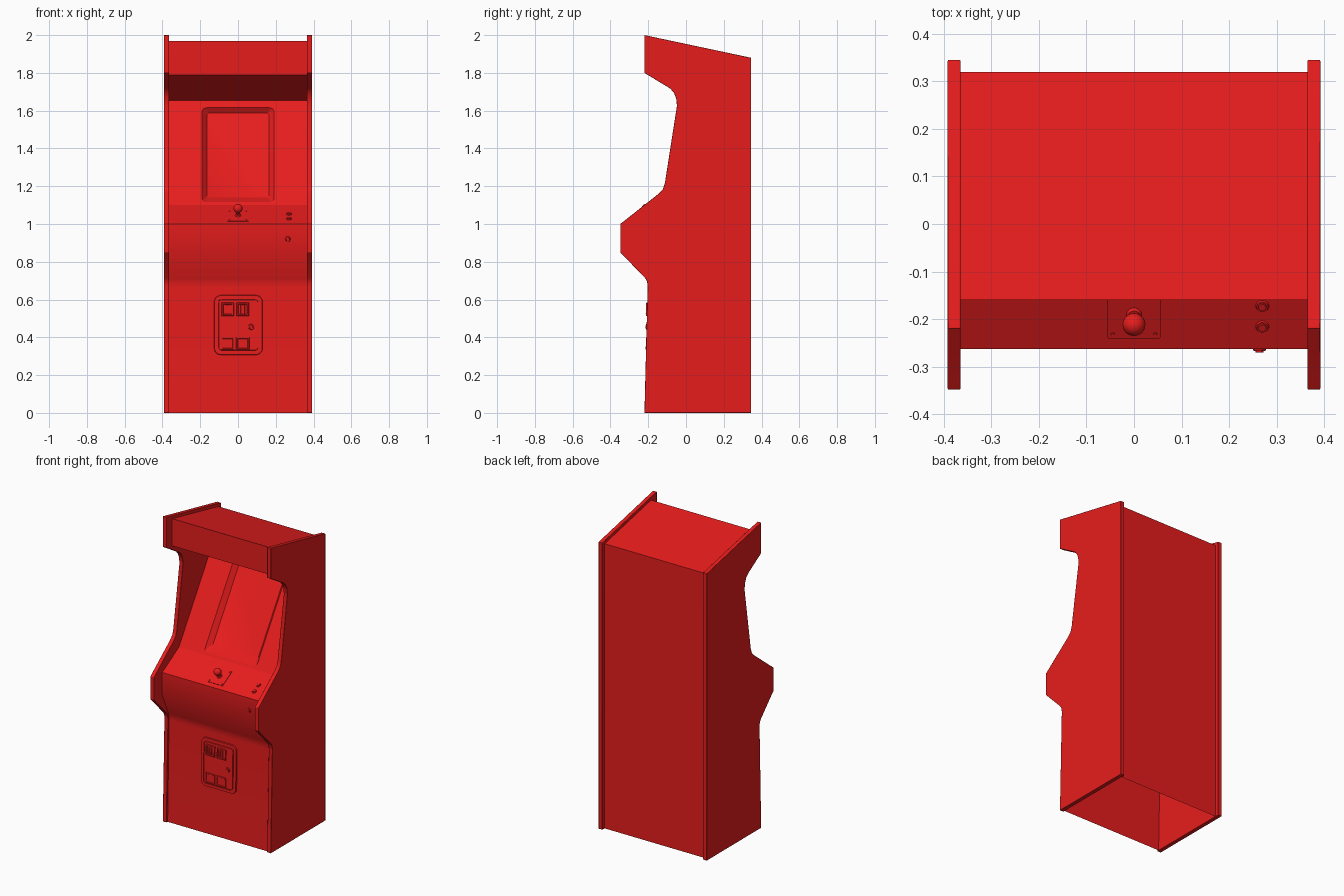
import bpy, bmesh, math
from mathutils import Matrix, Vector

if "Cube" in bpy.data.objects:
    bpy.data.objects.remove(bpy.data.objects["Cube"])

red = bpy.data.materials.new("red_paint")
red.diffuse_color = (0.8, 0.012, 0.012, 1)
red.use_nodes = True
red.node_tree.nodes["Principled BSDF"].inputs["Base Color"].default_value = red.diffuse_color


def finish(name, bm, weld=True):
    if weld:
        bmesh.ops.remove_doubles(bm, verts=bm.verts, dist=1e-5)
    me = bpy.data.meshes.new(name)
    bm.to_mesh(me)
    bm.free()
    me.polygons.foreach_set("use_smooth", [True] * len(me.polygons))
    me.set_sharp_from_angle(angle=math.radians(30))
    me.materials.append(red)
    ob = bpy.data.objects.new(name, me)
    bpy.context.collection.objects.link(ob)
    return ob


def surface(y, z, degrees):
    """Local frame on a panel: x across, y up the panel, z outward."""
    return Matrix.Translation((0, y, z)) @ Matrix.Rotation(math.radians(degrees), 4, 'X')


def ring(cx, cy, hw, hh, r, h, k=6):
    pts = []
    for q, (sx, sy) in enumerate([(1, 1), (-1, 1), (-1, -1), (1, -1)]):
        for i in range(k):
            a = math.pi / 2 * (q + i / (k - 1))
            pts.append(Vector((cx + sx * (hw - r) + r * math.cos(a),
                               cy + sy * (hh - r) + r * math.sin(a), h)))
    return pts


def loft(name, frame, rings):
    """Join rounded rectangles outer to inner and cap the last one."""
    bm = bmesh.new()
    loops = [[bm.verts.new(frame @ p) for p in ring(*r)] for r in rings]
    n = len(loops[0])
    for a, b in zip(loops, loops[1:]):
        for j in range(n):
            bm.faces.new((a[j], a[(j + 1) % n], b[(j + 1) % n], b[j]))
    bm.faces.new(loops[-1])
    return finish(name, bm)


def strip(name, pts, half):
    bm = bmesh.new()
    rows = [[bm.verts.new((s * half, y, z)) for s in (-1, 1)] for y, z in pts]
    for a, b in zip(rows, rows[1:]):
        bm.faces.new((a[0], a[1], b[1], b[0]))
    return finish(name, bm)


def cylinder(name, frame, x, y, h, r1, r2, depth, seg=24):
    bm = bmesh.new()
    bmesh.ops.create_cone(bm, cap_ends=True, segments=seg, radius1=r1, radius2=r2, depth=depth,
                          matrix=frame @ Matrix.Translation((x, y, h + depth / 2)))
    return finish(name, bm)


# Side panels
SIDE = [(-0.22, 0), (0.345, 0), (0.345, 1.88), (-0.22, 2.0), (-0.22, 1.8), (-0.085, 1.718),
        (-0.065, 1.697), (-0.052, 1.665), (-0.048, 1.625), (-0.112, 1.215), (-0.122, 1.185),
        (-0.145, 1.16), (-0.348, 1.0), (-0.348, 0.85), (-0.215, 0.712), (-0.206, 0.695), (-0.203, 0.67)]
for side, x0 in (("left", -0.392), ("right", 0.365)):
    bm = bmesh.new()
    f = bm.faces.new([bm.verts.new((x0, y, z)) for y, z in SIDE])
    ext = bmesh.ops.extrude_face_region(bm, geom=[f])
    bmesh.ops.translate(bm, vec=(0.027, 0, 0),
                        verts=[g for g in ext["geom"] if isinstance(g, bmesh.types.BMVert)])
    bmesh.ops.recalc_face_normals(bm, faces=bm.faces)
    panel = finish(side + "_side_panel", bm)
    bev = panel.modifiers.new("edge", 'BEVEL')
    bev.width, bev.segments = 0.002, 2

# Cabinet sheets between the sides, open at the bottom
W = 0.366
strip("lower_front_and_control_panel",
      [(-0.207, 0), (-0.192, 0.66), (-0.193, 0.685), (-0.2, 0.71), (-0.263, 0.85),
       (-0.263, 1.0), (-0.09, 1.1)], W)
strip("marquee_top_and_back",
      [(0.265, 1.655), (-0.16, 1.79), (-0.16, 1.968), (0.32, 1.865), (0.32, 0)], W)

# Sloping bezel with the sunken screen
tilt = math.degrees(math.atan2(0.555, 0.355))
bezel = surface(-0.09, 1.1, tilt)
length = math.hypot(0.555, 0.355)
loft("screen_bezel", bezel, [
    (0, length / 2, W, length / 2, 0, 0),
    (0, 0.315, 0.19, 0.297, 0.025, 0),
    (0, 0.317, 0.186, 0.293, 0.022, -0.004),
    (0, 0.33, 0.168, 0.27, 0.015, -0.026),
    (0, 0.332, 0.164, 0.266, 0.015, -0.03)])

# Joystick with its plate and screws
deck = surface(-0.189, 1.043, 30)
loft("joystick_plate", deck, [(0, 0, 0.056, 0.058, 0.004, 0), (0, 0, 0.056, 0.058, 0.004, 0.003)])
for sx in (-1, 1):
    for sy in (-1, 1):
        cylinder("plate_screw", deck, sx * 0.045, sy * 0.047, 0.003, 0.004, 0.003, 0.002, 12)
cylinder("joystick_collar", deck, 0, 0, 0.003, 0.016, 0.012, 0.006)
cylinder("joystick_shaft", deck, 0, 0, 0.003, 0.007, 0.007, 0.035)
bm = bmesh.new()
bmesh.ops.create_uvsphere(bm, u_segments=24, v_segments=16, radius=0.024,
                          matrix=deck @ Matrix.Translation((0, 0, 0.045)))
finish("joystick_ball", bm)

# Buttons on the deck and on the front lip
lip = surface(-0.263, 0.92, 90)
for frame, x, y in ((deck, 0.27, -0.031), (deck, 0.27, 0.019), (lip, 0.264, 0)):
    cylinder("button_rim", frame, x, y, 0, 0.014, 0.012, 0.004)
    cylinder("button_cap", frame, x, y, 0.003, 0.009, 0.008, 0.004)

# Coin door with frame and groove
door = surface(-0.1965, 0.465, 88.7)
loft("coin_door", door, [
    (0.002, 0, 0.128, 0.158, 0.035, 0), (0.002, 0, 0.126, 0.156, 0.033, 0.008),
    (0.002, 0, 0.108, 0.138, 0.018, 0.008), (0.002, 0, 0.108, 0.138, 0.018, 0.003),
    (0.002, 0, 0.104, 0.134, 0.015, 0.003), (0.002, 0, 0.103, 0.133, 0.015, 0.01)])

# Coin slots above, coin returns below
for x in (-0.055, 0.025):
    loft("coin_slot_frame", door, [
        (x, 0.083, 0.033, 0.036, 0.003, 0.01), (x, 0.083, 0.031, 0.034, 0.003, 0.017),
        (x, 0.083, 0.024, 0.027, 0.002, 0.017), (x, 0.083, 0.022, 0.025, 0.002, 0.011)])
    loft("coin_slot_plate", door, [
        (x, 0.083, 0.011, 0.025, 0.002, 0.01), (x, 0.083, 0.01, 0.024, 0.002, 0.018),
        (x, 0.083, 0.002, 0.018, 0.001, 0.018), (x, 0.083, 0.002, 0.018, 0.001, 0.012)])
    loft("coin_return_frame", door, [
        (x, -0.098, 0.035, 0.033, 0.002, 0.01), (x, -0.098, 0.034, 0.032, 0.002, 0.014),
        (x, -0.098, 0.028, 0.026, 0.002, 0.014), (x, -0.098, 0.026, 0.024, 0.002, 0.011)])

# Door lock
cylinder("lock_rim", door, 0.07, -0.01, 0.009, 0.016, 0.014, 0.006)
cylinder("lock_core", door, 0.07, -0.01, 0.015, 0.009, 0.008, 0.003)
